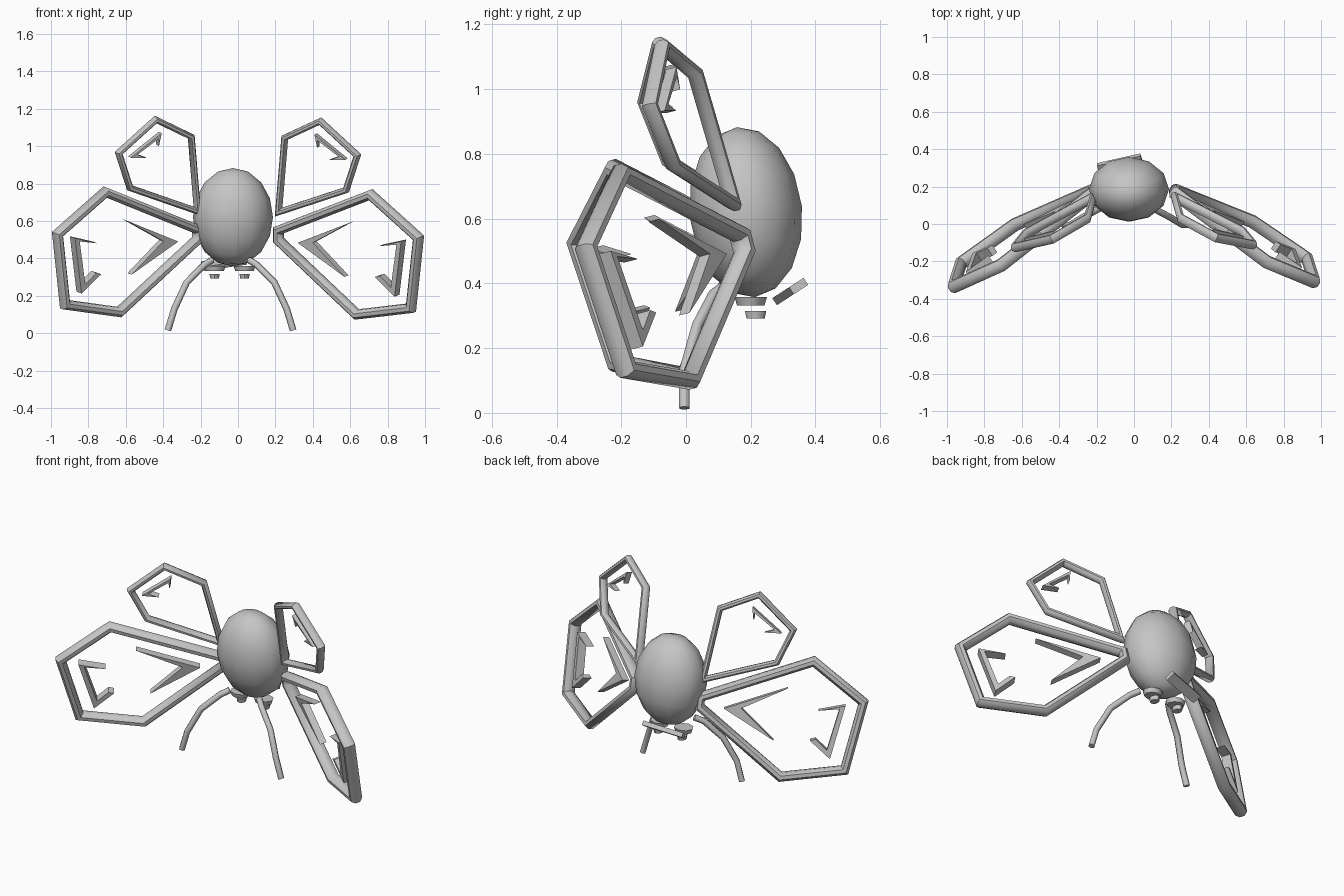
import bpy, bmesh, math
from mathutils import Vector, Matrix

cube = bpy.data.objects.get("Cube")
if cube:
    bpy.data.objects.remove(cube)

grey = bpy.data.materials.new("light grey")
grey.use_nodes = True
COLOUR = (0.56, 0.56, 0.56, 1)
grey.diffuse_color = COLOUR
grey.node_tree.nodes["Principled BSDF"].inputs["Base Color"].default_value = COLOUR


def add_object(name, bm, smooth=None):
    bmesh.ops.recalc_face_normals(bm, faces=bm.faces)
    mesh = bpy.data.meshes.new(name)
    bm.to_mesh(mesh)
    bm.free()
    obj = bpy.data.objects.new(name, mesh)
    bpy.context.collection.objects.link(obj)
    mesh.materials.append(grey)
    if smooth:
        bpy.ops.object.select_all(action='DESELECT')
        obj.select_set(True)
        bpy.context.view_layer.objects.active = obj
        bpy.ops.object.shade_smooth_by_angle(angle=math.radians(smooth))


class WingPlane:
    """Slanted plane through a wing root; places (x, z) points on one side."""

    def __init__(self, side, root, slope_x, slope_z):
        self.side, self.root = side, root
        # the right side sits slightly further forward and higher
        self.slope_x = slope_x - (0.035 if side < 0 else 0)
        self.slope_z = slope_z
        self.normal = Vector((-self.slope_x * side, 1, -slope_z)).normalized()

    def at(self, x, z):
        rx, ry, rz = self.root
        y = ry + self.slope_x * (x - rx) + self.slope_z * (z - rz)
        lift = 0.02 * x if self.side < 0 else 0
        return Vector((x * self.side, y, z + lift))


def wing_frame(name, plane, outline, half_width, half_depth):
    """Closed bar with mitred corners, swept round the outline."""
    pts = [plane.at(*p) for p in outline]
    n, count = plane.normal, len(pts)
    section = [(1.08 * math.cos(a), 1.08 * math.sin(a)) for a in
               (math.tau * (k + 0.5) / 8 for k in range(8))]
    bm = bmesh.new()
    rings = []
    for i, p in enumerate(pts):
        d1 = (p - pts[i - 1]).normalized()
        d2 = (pts[(i + 1) % count] - p).normalized()
        s1, s2 = d1.cross(n).normalized(), d2.cross(n).normalized()
        miter = (s1 + s2) / max(1 + s1.dot(s2), 0.5)
        rings.append([bm.verts.new(p + miter * half_width * u + n * half_depth * v)
                      for u, v in section])
    for i, ring in enumerate(rings):
        nxt = rings[(i + 1) % count]
        for k in range(8):
            j = (k + 1) % 8
            bm.faces.new((ring[k], ring[j], nxt[j], nxt[k]))
    add_object(name, bm, 50)


def wing_mark(name, plane, outline, half_depth):
    """Pointed slab lying in the wing plane."""
    bm = bmesh.new()
    off = plane.normal * half_depth
    front, back = [[bm.verts.new(plane.at(*p) + off * s) for p in outline] for s in (-1, 1)]
    bm.faces.new(front)
    bm.faces.new(back)
    for i in range(len(front)):
        bm.faces.new((front[i - 1], front[i], back[i], back[i - 1]))
    add_object(name, bm)


def leg(name, pts, radius):
    curve = bpy.data.curves.new(name, 'CURVE')
    curve.dimensions = '3D'
    curve.bevel_depth = radius
    curve.bevel_resolution = 1
    curve.use_fill_caps = True
    spline = curve.splines.new('POLY')
    spline.points.add(len(pts) - 1)
    for sp, p in zip(spline.points, pts):
        sp.co = (*p, 1)
    curve.materials.append(grey)
    bpy.context.collection.objects.link(bpy.data.objects.new(name, curve))


def disc(name, centre, radius_x, radius_y, height):
    bm = bmesh.new()
    bmesh.ops.create_cone(bm, cap_ends=True, segments=8, radius1=0.85, radius2=1, depth=1)
    bm.transform(Matrix.Translation(centre) @ Matrix.Diagonal((radius_x, radius_y, height, 1)))
    add_object(name, bm, 50)


# Egg-shaped body
bm = bmesh.new()
bmesh.ops.create_uvsphere(bm, u_segments=12, v_segments=8, radius=1)
bm.transform(Matrix.Translation((-0.027, 0.185, 0.62))
             @ Matrix.Rotation(math.radians(6), 4, 'X')
             @ Matrix.Diagonal((0.214, 0.174, 0.264, 1)))
add_object("body", bm, 60)

LOWER = [(.71, .74), (.965, .51), (.925, .134), (.635, .10), (.217, .497), (.217, .55)]
UPPER = [(.44, 1.133), (.638, .95), (.578, .765), (.217, .647), (.25, 1.045)]
CHEVRON = [(.33, .487), (.61, .595), (.41, .487), (.58, .305)]
HOOK = [(.765, .47), (.885, .495), (.85, .20), (.745, .305), (.77, .312), (.83, .25), (.86, .478)]
SPIKE = [(.415, 1.065), (.43, .995), (.43, 1.035), (.545, .947), (.495, .93), (.58, .93)]
LEG = [(.10, .12, .39), (.14, .085, .365), (.235, .035, .27), (.30, -.005, .13), (.335, -.005, .015)]

for side, label in ((1, "left"), (-1, "right")):
    # Wings with their inset marks
    lower = WingPlane(side, (.217, .18, .5), -.65, -.26)
    upper = WingPlane(side, (.217, .145, .647), -.426, -.254)
    wing_frame(label + "_lower_wing_frame", lower, LOWER, 0.025, 0.034)
    wing_frame(label + "_upper_wing_frame", upper, UPPER, 0.016, 0.024)
    wing_mark(label + "_lower_wing_chevron", lower, CHEVRON, 0.02)
    wing_mark(label + "_lower_wing_hook", lower, HOOK, 0.025)
    wing_mark(label + "_upper_wing_spike", upper, SPIKE, 0.018)
    # Legs
    leg(label + "_leg", [(-.04 + side * x, y, z) for x, y, z in LEG], 0.018)
    # Stacked eye discs under the body
    disc(label + "_eye_base", (-.045 + side * .08, .2, .345), .058, .05, .026)
    disc(label + "_eye_tip", (-.045 + side * .08, .215, .303), .027, .033, .024)

# Slanted tail plate behind the eyes
bm = bmesh.new()
bmesh.ops.create_cube(bm, size=1)
bm.transform(Matrix.Translation((-0.075, 0.322, 0.375))
             @ Matrix.Rotation(math.radians(33), 4, 'X')
             @ Matrix.Rotation(math.radians(15), 4, 'Z')
             @ Matrix.Diagonal((0.24, 0.055, 0.026, 1)))
add_object("tail_plate", bm)
